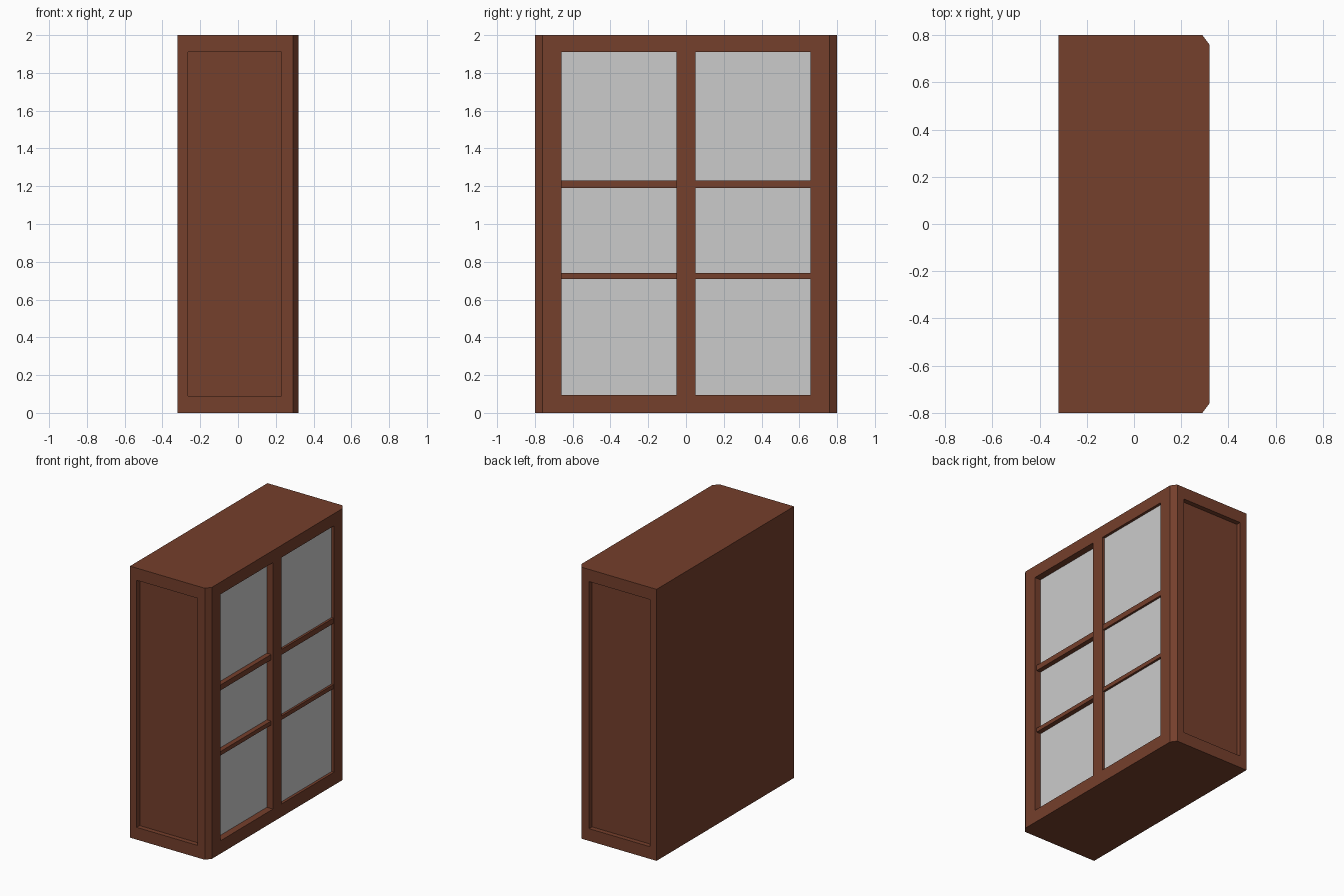
import bpy, bmesh

if "Cube" in bpy.data.objects:
    bpy.data.objects.remove(bpy.data.objects["Cube"])

wood = bpy.data.materials.new("dark_wood")
wood.diffuse_color = (0.178, 0.05, 0.025, 1)
wood.use_nodes = True
wood.node_tree.nodes["Principled BSDF"].inputs["Base Color"].default_value = wood.diffuse_color


def mesh_object(name, bm, mat=None):
    bmesh.ops.recalc_face_normals(bm, faces=bm.faces[:])
    me = bpy.data.meshes.new(name)
    bm.to_mesh(me)
    bm.free()
    ob = bpy.data.objects.new(name, me)
    bpy.context.collection.objects.link(ob)
    if mat:
        me.materials.append(mat)
    return ob


def box(name, x, y, z, mat=None):
    bm = bmesh.new()
    bmesh.ops.create_cube(bm, size=1)
    for v in bm.verts:
        for i, (a, b) in enumerate((x, y, z)):
            v.co[i] = a if v.co[i] < 0 else b
    return mesh_object(name, bm, mat)


# Cabinet body: rectangle with two chamfered corners, extruded upward
profile = [(-0.32, -0.8), (0.29, -0.8), (0.32, -0.76),
           (0.32, 0.76), (0.29, 0.8), (-0.32, 0.8)]
bm = bmesh.new()
base = bm.faces.new([bm.verts.new((x, y, 0)) for x, y in profile])
ext = bmesh.ops.extrude_face_region(bm, geom=[base], use_keep_orig=True)
bmesh.ops.translate(bm, vec=(0, 0, 2),
                    verts=[g for g in ext["geom"] if isinstance(g, bmesh.types.BMVert)])
body = mesh_object("cabinet_body", bm, wood)


def cut(cutter):
    cutter.hide_render = True
    mod = body.modifiers.new("cut", "BOOLEAN")
    mod.operation = "DIFFERENCE"
    mod.solver = "EXACT"
    mod.object = cutter
    bpy.context.view_layer.objects.active = body
    bpy.ops.object.modifier_apply(modifier=mod.name)
    bpy.data.objects.remove(cutter)


# Recessed panel on each side
for s in (-1, 1):
    cut(box("side_recess_cutter", (-0.265, 0.23), sorted((s * 0.765, s * 0.9)), (0.09, 1.91)))

# Two sliding doors: the left one sits deeper than the right one
doors = (("left", -0.66, -0.05, 0.27, 0.305), ("right", 0.05, 0.66, 0.30, 0.316))
for side, y0, y1, glass_x, bar_x in doors:
    cut(box("door_opening_cutter", (glass_x - 0.02, 0.4), (y0, y1), (0.095, 1.91)))
    box(side + "_glass", (glass_x - 0.02, glass_x), (y0, y1), (0.095, 1.91))
    # Horizontal glazing bars
    for label, z0, z1 in (("lower", 0.71, 0.74), ("upper", 1.19, 1.23)):
        box(f"{side}_{label}_bar", (glass_x - 0.01, bar_x), (y0, y1), (z0, z1), wood)
